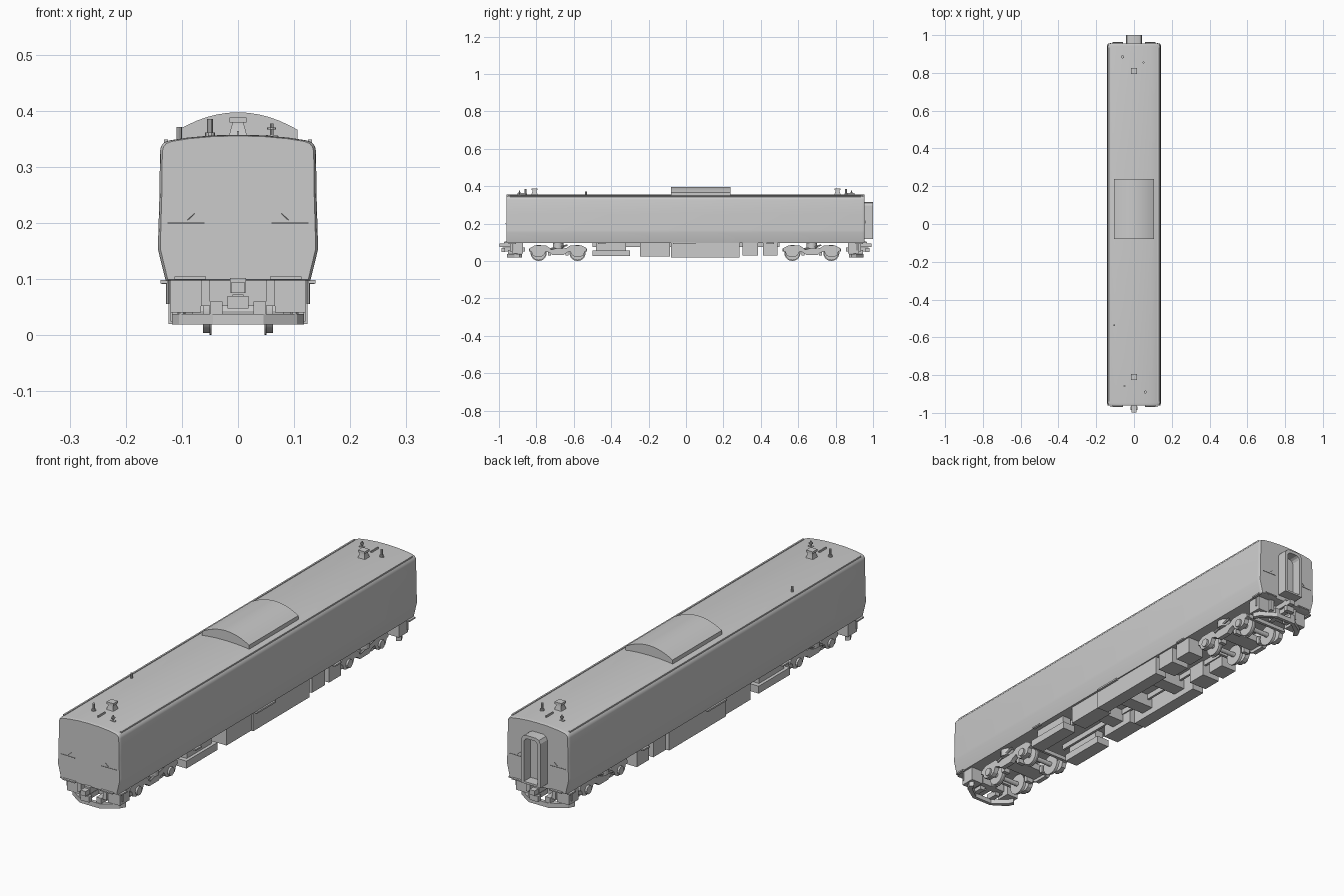
import bpy, bmesh, math
from mathutils import Vector


def make(name, verts, faces):
    me = bpy.data.meshes.new(name)
    bm = bmesh.new()
    vs = [bm.verts.new(v) for v in verts]
    for f in faces:
        bm.faces.new([vs[i] for i in f])
    bmesh.ops.recalc_face_normals(bm, faces=bm.faces)
    bm.to_mesh(me)
    bm.free()
    ob = bpy.data.objects.new(name, me)
    bpy.context.collection.objects.link(ob)
    return ob


def loft(name, rings):
    n = len(rings[0])
    verts = [p for r in rings for p in r]
    faces = [[k * n + i, k * n + (i + 1) % n, (k + 1) * n + (i + 1) % n, (k + 1) * n + i]
             for k in range(len(rings) - 1) for i in range(n)]
    faces += [list(range(n)), [(len(rings) - 1) * n + i for i in range(n)]]
    return make(name, verts, faces)


def prism(name, pts, axis, a, b):
    place = {'x': lambda p, t: (t, p[0], p[1]),
             'y': lambda p, t: (p[0], t, p[1]),
             'z': lambda p, t: (p[0], p[1], t)}[axis]
    return loft(name, [[place(p, t) for p in pts] for t in (a, b)])


def box(name, x0, x1, y0, y1, z0, z1):
    return prism(name, [(x0, y0), (x1, y0), (x1, y1), (x0, y1)], 'z', z0, z1)


def cyl(name, axis, c, r, a, b, n=16):
    pts = [(c[0] + r * math.cos(2 * math.pi * i / n), c[1] + r * math.sin(2 * math.pi * i / n))
           for i in range(n)]
    return prism(name, pts, axis, a, b)


def rod(name, p, q, r=0.0012):
    p, q = Vector(p), Vector(q)
    rot = (q - p).to_track_quat('Z', 'Y')
    ring = [rot @ Vector((r * math.cos(a), r * math.sin(a), 0))
            for a in (i * math.pi / 3 for i in range(6))]
    return loft(name, [[p + v for v in ring], [q + v for v in ring]])


def mirrored(pts):
    return pts + [(-x, z) for x, z in reversed(pts) if abs(x) > 1e-6]


# Body shell: tumblehome sides, rounded eaves, shallow arched roof
half = [(0.129, 0.097), (0.1425, 0.152), (0.1425, 0.165), (0.140, 0.25), (0.139, 0.328),
        (0.137, 0.337), (0.132, 0.343), (0.122, 0.347), (0.09, 0.352), (0.045, 0.356), (0, 0.357)]
section = mirrored(half)
rings = []
for y, s in ((-0.961, 0.97), (-0.956, 0.99), (-0.948, 1), (0.942, 1), (0.95, 0.99), (0.955, 0.97)):
    rings.append([(x * s, y, 0.22 + (z - 0.22) * (1 - (1 - s) * 0.5)) for x, z in section])
loft("body_shell", rings)

# Roof air conditioner with arched top
arc = [(0.11, 0.345), (0.11, 0.367), (0.101, 0.372)]
arc += [(0.101 * math.cos(t), 0.372 + 0.025 * math.sin(t)) for t in
        (math.radians(a) for a in (30, 45, 60, 75, 90))]
arc = [(0.106, 0.345), (0.106, 0.366)] + [
    (x, 0.397 - 0.031 * (x / 0.106) ** 2) for x in (0.09, 0.072, 0.054, 0.036, 0.018, 0)]
prism("roof_air_conditioner", mirrored(arc), 'y', -0.08, 0.238)

# Gutters and lower sill strips
for s in (-1, 1):
    box("roof_gutter", s * 0.125, s * 0.132, -0.94, 0.935, 0.342, 0.3485)
    box("door_sill", s * 0.126, s * 0.136, -0.07, 0.05, 0.091, 0.098)
    for y in (-0.93, -0.45, 0.45, 0.925):
        box("sill_step", s * 0.126, s * 0.138, y - 0.02, y + 0.02, 0.092, 0.098)

# Roof equipment at each end
for s in (-1, 1):
    y = s * 0.81
    rings = [[(i * w, y + j * w, z) for i, j in ((-1, -1), (1, -1), (1, 1), (-1, 1))]
             for w, z in ((0.017, 0.352), (0.011, 0.374), (0.011, 0.379), (0.015, 0.379), (0.015, 0.388))]
    loft("roof_vent", rings)
    box("roof_blade", -0.002, 0.002, s * 0.88 - 0.022, s * 0.88 + 0.022, 0.352, 0.364)
    ax, ay = s * 0.05, (-0.858 if s < 0 else 0.855)
    cyl("roof_horn", 'z', (ax, ay), 0.005, 0.35, 0.385, 10)
    cyl("roof_horn_base", 'z', (ax, ay), 0.009, 0.35, 0.361, 10)
    bx, by = -s * 0.06, (-0.89 if s < 0 else 0.885)
    cyl("roof_antenna", 'z', (bx, by), 0.003, 0.35, 0.377, 8)
    cyl("roof_antenna_disc", 'z', (bx, by), 0.008, 0.366, 0.37, 10)
    box("roof_antenna_base", bx - 0.01, bx + 0.01, by - 0.005, by + 0.005, 0.35, 0.357)
cyl("side_antenna", 'z', (-0.105, -0.535), 0.005, 0.345, 0.371, 8)

# Gangway bellows: open channel behind an arched frame at the back
outer = mirrored([(0.043, 0.118), (0.043, 0.297), (0.036, 0.31), (0.024, 0.316)])
inner = mirrored([(0.031, 0.126), (0.031, 0.289), (0.026, 0.298), (0.017, 0.303)])
n = len(outer)
layers = [(outer, 0.95), (outer, 1.0), (inner, 1.0), (inner, 0.957)]
verts = [(x, y, z) for pts, y in layers for x, z in pts]
faces = [[k * n + i, k * n + (i + 1) % n, (k + 1) * n + (i + 1) % n, (k + 1) * n + i]
         for k in range(3) for i in range(n)]
faces.append([3 * n + i for i in range(n)])
make("gangway_frame", verts, faces)

# End fittings: handrails, steps, plough, couplers, valance panels
for s in (-1, 1):
    ye = -0.961 if s < 0 else 0.955

    def span(name, x0, x1, d0, d1, z0, z1):
        return box(name, x0, x1, ye + s * d0, ye + s * d1, z0, z1)

    for m in (-1, 1):
        rod("end_handrail", (m * 0.06, ye + s * 0.005, 0.2), (m * 0.126, ye + s * 0.003, 0.2))
        rod("end_handle", (m * 0.09, ye + s * 0.004, 0.205), (m * 0.077, ye + s * 0.004, 0.217))
        span("end_step", m * 0.057, m * 0.113, -0.01, 0.009, 0.099, 0.104)
        span("end_valance", m * 0.066, m * 0.12, -0.09, -0.03, 0.04, 0.1)
        span("buffer_bracket", m * 0.028, m * 0.05, -0.06, -0.008, 0.036, 0.06)
        span("bracket_hanger", m * 0.05, m * 0.066, -0.06, -0.02, 0.052, 0.1)
        rod("step_post", (m * 0.125, ye - s * 0.04, 0.055), (m * 0.125, ye - s * 0.04, 0.1), 0.003)
        rod("plough_stay", (m * 0.1, ye - s * 0.05, 0.035), (m * 0.1, ye - s * 0.05, 0.06), 0.006)
    # Snow plough bent in plan
    path = [(-0.118, -0.07), (-0.105, -0.045), (-0.045, -0.005), (0.045, -0.005), (0.105, -0.045), (0.118, -0.07)]
    ring = path + [(x * 0.88, d - 0.014) for x, d in reversed(path)]
    prism("plough", [(x, ye + s * d) for x, d in ring], 'z', 0.019, 0.038)
    # Coupler
    reach = 0.037
    span("coupler_pocket", -0.014, 0.014, -0.05, 0.012, 0.076, 0.102)
    span("coupler_shank", -0.01, 0.01, -0.10, 0.02, 0.052, 0.072)
    span("coupler_head", -0.019, 0.019, 0.006, reach - 0.012, 0.047, 0.07)
    span("coupler_knuckle", -0.012, 0.012, 0.01, reach, 0.075, 0.095)
    span("coupler_beam", -0.055, 0.055, -0.08, -0.05, 0.052, 0.1)

# Underfloor equipment boxes
for name, y0, y1, x0, x1, z0 in (
        ("battery_box", -0.5, -0.30, 0.06, 0.118, 0.027),
        ("compressor_box", -0.245, -0.085, 0.05, 0.12, 0.024),
        ("engine_cover", -0.08, 0.285, 0.07, 0.124, 0.02),
        ("tank_box", 0.302, 0.385, 0.04, 0.122, 0.03),
        ("control_box", 0.412, 0.49, 0.05, 0.122, 0.03)):
    top = 0.057 if name == "battery_box" else 0.1
    for s in (-1, 1):
        box(name, s * x0, s * x1, y0, y1, z0, top)
for s in (-1, 1):
    box("battery_hanger", s * 0.065, s * 0.105, -0.48, -0.32, 0.055, 0.1)
    box("floor_beam", s * 0.045, s * 0.055, -0.5, 0.5, 0.075, 0.1)
for y in (-0.16, 0.0, 0.2):
    box("cross_member", -0.1, 0.1, y - 0.03, y + 0.03, 0.045, 0.1)

# Bogies
frame_top = [(0.0, 0.07), (0.045, 0.07), (0.065, 0.083), (0.125, 0.083), (0.15, 0.07), (0.155, 0.055)]
frame_low = [(0.142, 0.05), (0.135, 0.03), (0.12, 0.023), (0.09, 0.023), (0.075, 0.032), (0.065, 0.052),
             (0.045, 0.045), (0.03, 0.032), (0.0, 0.032)]
profile = frame_top + frame_low
profile += [(-y, z) for y, z in reversed(profile[1:-1])]
for yc in (-0.684, 0.673):
    for s in (-1, 1):
        prism("bogie_side_frame", [(yc + y, z) for y, z in profile], 'x', s * 0.08, s * 0.1)
        cyl("air_spring", 'z', (s * 0.09, yc), 0.028, 0.068, 0.1)
        for d in (-0.104, 0.104):
            cyl("wheel", 'x', (yc + d, 0.043), 0.039, s * 0.049, s * 0.062, 24)
            cyl("wheel_flange", 'x', (yc + d, 0.043), 0.043, s * 0.047, s * 0.051, 24)
            cyl("axle_box", 'x', (yc + d, 0.043), 0.017, s * 0.095, s * 0.108, 12)
            box("brake_unit", s * 0.045, s * 0.075, yc + d * 0.45 - 0.008, yc + d * 0.45 + 0.008, 0.03, 0.06)
        rod("bogie_damper", (s * 0.108, yc - 0.04, 0.062), (s * 0.108, yc + 0.05, 0.085), 0.005)
        box("bogie_end_beam", -0.09, 0.09, yc + s * 0.15 - 0.006, yc + s * 0.15 + 0.006, 0.052, 0.068)
    for d in (-0.104, 0.104):
        cyl("axle", 'x', (yc + d, 0.043), 0.01, -0.1, 0.1, 12)
    box("bogie_bolster", -0.1, 0.1, yc - 0.035, yc + 0.035, 0.045, 0.072)
    cyl("bogie_pivot", 'z', (0, yc), 0.025, 0.06, 0.1)

# Smooth rounded parts, keep edges sharp
for ob in bpy.context.collection.objects:
    ob.select_set(True)
    bpy.context.view_layer.objects.active = ob
bpy.ops.object.shade_smooth_by_angle(angle=math.radians(28))
